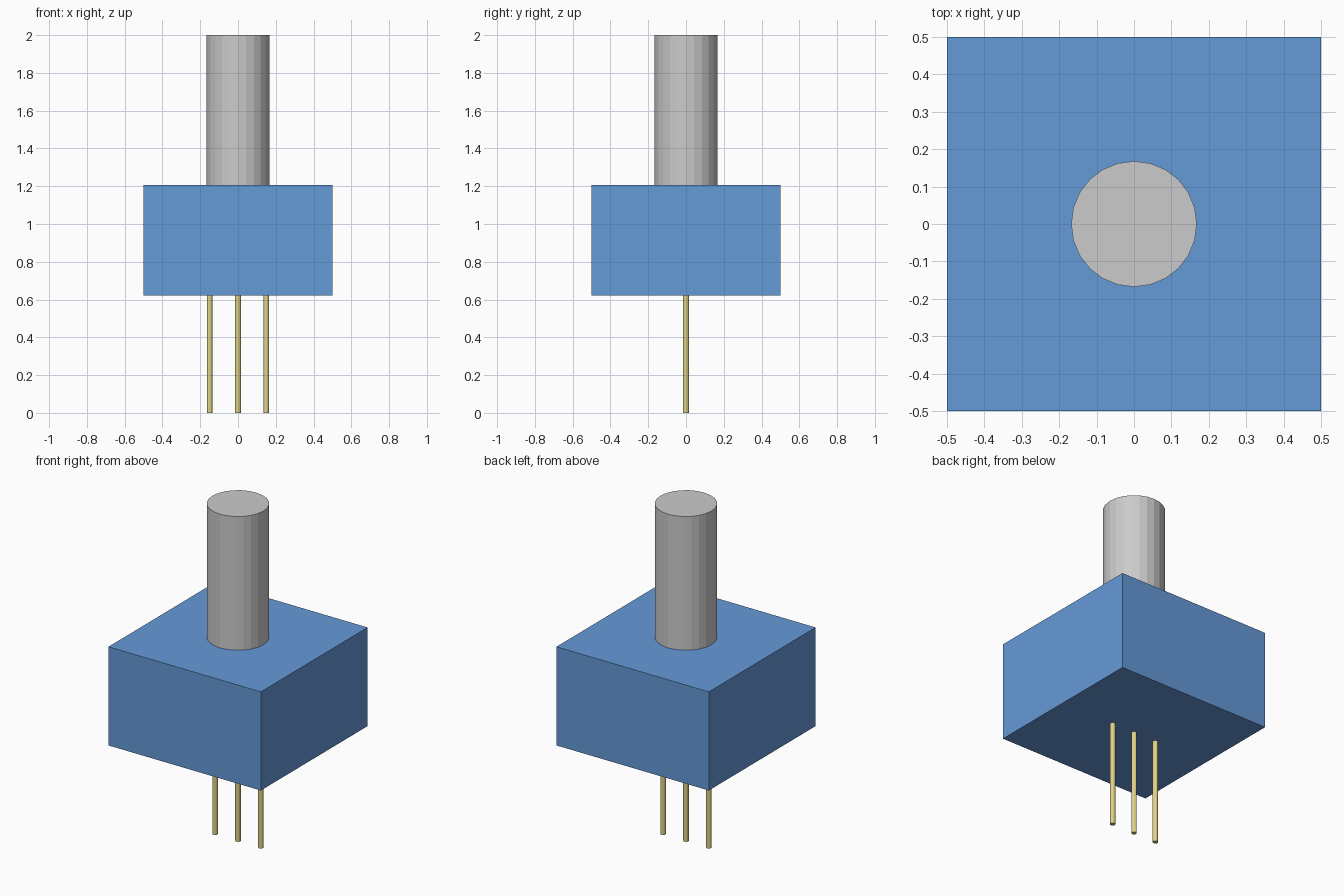
import bpy

if "Cube" in bpy.data.objects:
    bpy.data.objects.remove(bpy.data.objects["Cube"])


def material(name, color):
    mat = bpy.data.materials.new(name)
    mat.diffuse_color = color
    mat.use_nodes = True
    mat.node_tree.nodes["Principled BSDF"].inputs["Base Color"].default_value = mat.diffuse_color
    return mat


def cylinder(name, x, radius, z0, z1, sides, mat=None):
    bpy.ops.mesh.primitive_cylinder_add(vertices=sides, radius=radius, depth=z1 - z0,
                                        location=(x, 0, (z0 + z1) / 2))
    obj = bpy.context.object
    obj.name = name
    if mat:
        obj.data.materials.append(mat)
    return obj


BODY_BOTTOM, BODY_TOP, TOP = 0.622, 1.207, 2.0
blue = material("blue_plastic", (0.13, 0.32, 0.68, 1))
gold = material("gold_metal", (0.75, 0.65, 0.25, 1))

# Square housing
bpy.ops.mesh.primitive_cube_add(size=1, location=(0, 0, (BODY_BOTTOM + BODY_TOP) / 2))
body = bpy.context.object
body.name = "housing"
body.scale.z = BODY_TOP - BODY_BOTTOM
bpy.ops.object.transform_apply(location=False, rotation=False, scale=True)
body.data.materials.append(blue)

# Faceted shaft on top
cylinder("shaft", 0, 0.168, BODY_TOP, TOP, 24)

# Row of three pins underneath
for name, x in (("left_pin", -0.15), ("middle_pin", 0), ("right_pin", 0.15)):
    cylinder(name, x, 0.015, 0, BODY_BOTTOM, 12, gold)
